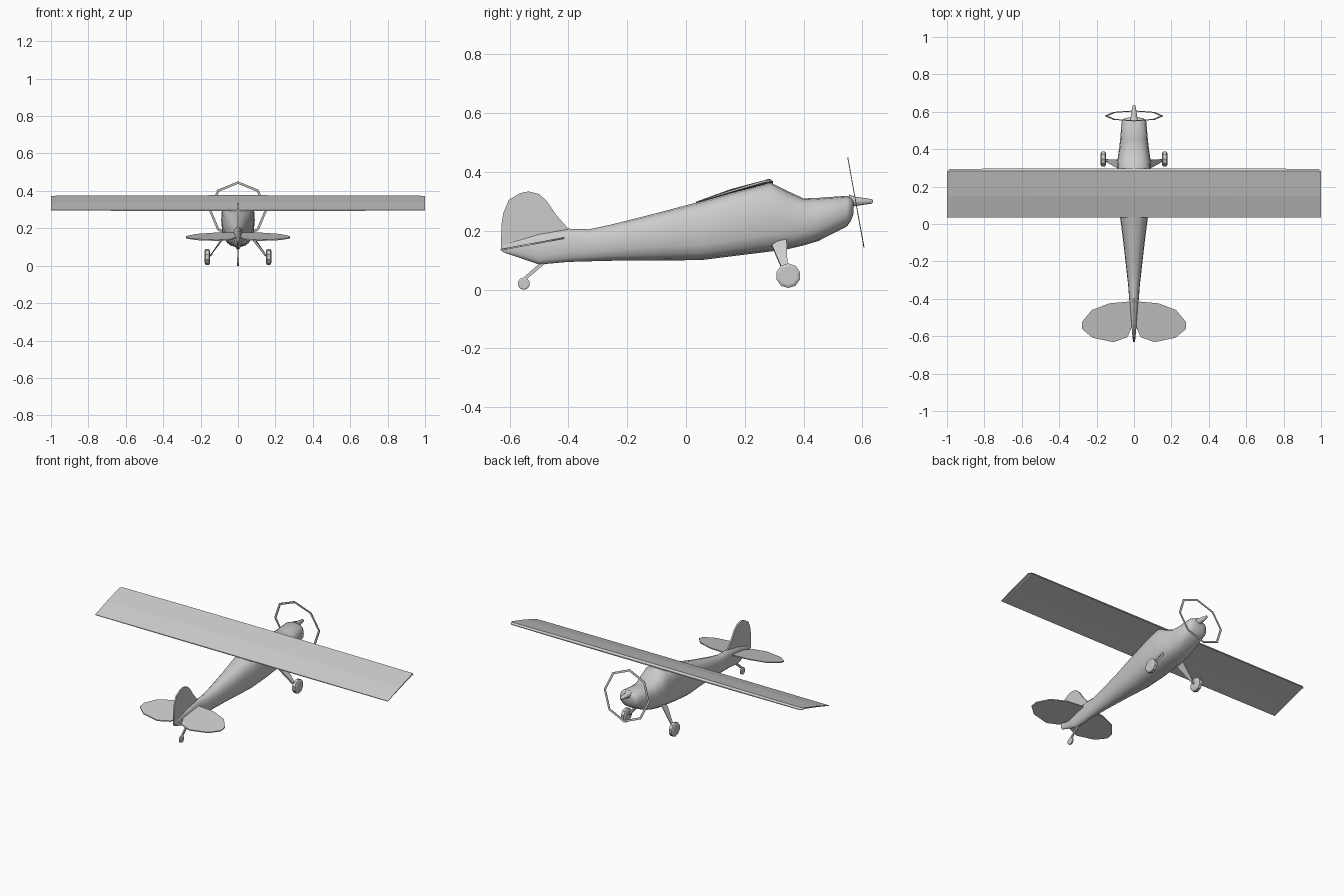
import bpy, bmesh
from math import sin, cos, pi, atan2
from mathutils import Vector, Matrix

if "Cube" in bpy.data.objects:
    bpy.data.objects.remove(bpy.data.objects["Cube"])


def make(name, bm, smooth=None):
    bmesh.ops.recalc_face_normals(bm, faces=bm.faces)
    me = bpy.data.meshes.new(name)
    bm.to_mesh(me)
    bm.free()
    ob = bpy.data.objects.new(name, me)
    bpy.context.collection.objects.link(ob)
    if smooth:
        bpy.ops.object.select_all(action='DESELECT')
        bpy.context.view_layer.objects.active = ob
        ob.select_set(True)
        bpy.ops.object.shade_smooth_by_angle(angle=smooth)
    return ob


def loft(name, rings, smooth=None, closed=False):
    """Skin rings of equal point count; cap the ends unless closed."""
    bm = bmesh.new()
    vs = [[bm.verts.new(p) for p in r] for r in rings]
    n = len(vs[0])
    pairs = list(zip(vs, vs[1:])) + ([(vs[-1], vs[0])] if closed else [])
    for a, b in pairs:
        for i in range(n):
            j = (i + 1) % n
            bm.faces.new((a[i], a[j], b[j], b[i]))
    if not closed:
        bm.faces.new(vs[0])
        bm.faces.new(vs[-1])
    return make(name, bm, smooth)


def slab(name, outline, offset):
    """Flat plate: outline extruded symmetrically along offset."""
    o = Vector(offset) / 2
    return loft(name, [[Vector(p) - o for p in outline], [Vector(p) + o for p in outline]])


def tapered(s, e):
    return abs(s) ** e * (1 if s >= 0 else -1)


def section(y, zb, zt, hw, e, n=16):
    c, h = (zb + zt) / 2, (zt - zb) / 2
    return [(hw * tapered(cos(2 * pi * i / n), e), y, c + h * tapered(sin(2 * pi * i / n), e))
            for i in range(n)]


# Fuselage: y, bottom, top, half width, squareness
stations = [(-0.625, 0.128, 0.152, 0.006, 0.9), (-0.50, 0.085, 0.190, 0.018, 0.9),
            (-0.40, 0.094, 0.207, 0.026, 0.9), (-0.33, 0.096, 0.205, 0.031, 0.9),
            (-0.25, 0.098, 0.222, 0.040, 0.9), (-0.10, 0.099, 0.260, 0.057, 0.85),
            (0.05, 0.100, 0.300, 0.076, 0.75), (0.17, 0.115, 0.335, 0.086, 0.7),
            (0.285, 0.129, 0.366, 0.090, 0.7), (0.34, 0.136, 0.338, 0.089, 0.75),
            (0.40, 0.150, 0.310, 0.080, 0.75), (0.45, 0.165, 0.312, 0.074, 0.8),
            (0.548, 0.215, 0.319, 0.066, 0.8), (0.562, 0.235, 0.312, 0.055, 0.85),
            (0.570, 0.258, 0.304, 0.030, 1.0)]
loft("fuselage", [section(*s) for s in stations], 0.7)

# Spinner
loft("spinner", [section(y, 0.300 - r, 0.300 + r, r, 1.0, 10)
                 for y, r in [(0.555, 0.024), (0.575, 0.017), (0.632, 0.008), (0.636, 0.004)]], 0.7)

# Propeller ring: flat octagon hoop, tilted
tilt = Matrix.Translation((0, 0.578, 0.297)) @ Matrix.Rotation(atan2(0.0275, 0.1525), 4, 'X')
loft("propeller_ring",
     [[tilt @ Vector((r * sin(a), d, r * cos(a)))
       for r, d in [(0.143, -.0015), (0.156, -.0015), (0.156, .0015), (0.143, .0015)]]
      for a in [i * pi / 4 for i in range(8)]], closed=True)


# Wing: thin section that slims toward clipped tips
def wing_section(x, lead, t):
    prof = [(0.034, 0.296), (0.15, 0.334), (lead - 0.012, 0.370), (lead, 0.366)]
    top = [(x, y, z + t * k) for (y, z), k in zip(prof, (0.4, 1.0, 1.0, 0.3))]
    bot = [(x, y, z - t * k) for (y, z), k in zip(prof, (0.4, 1.1, 1.2, 0.7))]
    return top + bot[::-1]


wing_stations = [(1.0, 0.283, 0.003), (0.985, 0.295, 0.004), (0.55, 0.296, 0.006), (0.0, 0.296, 0.007)]
full = [(-x, l, t) for x, l, t in wing_stations] + wing_stations[-2::-1]
loft("wing", [wing_section(*s) for s in full])

# Fin
fin = [(-0.39, 0.195), (-0.405, 0.212), (-0.44, 0.252), (-0.475, 0.303), (-0.50, 0.325),
       (-0.535, 0.334), (-0.565, 0.328), (-0.603, 0.305), (-0.622, 0.26), (-0.628, 0.22),
       (-0.630, 0.14), (-0.50, 0.14)]
slab("fin", [(0, y, z) for y, z in fin], (0.009, 0, 0))

# Tailplane halves
half = [(0.0, -0.42), (0.03, -0.415), (0.13, -0.424), (0.225, -0.46), (0.277, -0.522), (0.277, -0.562),
        (0.222, -0.608), (0.11, -0.632), (0.035, -0.605), (0.012, -0.55), (0.0, -0.55)]
for side, s in (("right", 1), ("left", -1)):
    slab(side + "_tailplane", [(s * x, y, 0.135 + (y + 0.632) * 0.185) for x, y in half], (0, 0, 0.006))


def wheel(name, x, y, z, r, w):
    rings = [(-w / 2, 0.78 * r), (-w / 3, r), (w / 3, r), (w / 2, 0.78 * r)]
    return loft(name, [[(x + dx, y + q * cos((i + .5) * pi / 5), z + q * sin((i + .5) * pi / 5))
                        for i in range(10)] for dx, q in rings])


# Main gear: triangular leg plate, axle stub and wheel on each side
for side, s in (("right", 1), ("left", -1)):
    leg = [(0.062, 0.342, 0.180), (0.074, 0.292, 0.150), (0.142, 0.330, 0.062), (0.142, 0.346, 0.062)]
    slab(side + "_gear_leg", [(s * x, y, z) for x, y, z in leg], (0.010, 0, 0.006))
    loft(side + "_axle", [[(s * x, 0.340 + 0.008 * cos(i * pi / 3), z + 0.008 * sin(i * pi / 3))
                           for i in range(6)] for x, z in [(0.136, 0.064), (0.160, 0.050)]])
    wheel(side + "_wheel", s * 0.164, 0.348, 0.047, 0.042, 0.028)

# Tail wheel and its strut
wheel("tail_wheel", 0, -0.552, 0.020, 0.021, 0.013)
slab("tail_strut", [(0, -0.475, 0.092), (0, -0.50, 0.088), (0, -0.558, 0.036), (0, -0.548, 0.030)],
     (0.008, 0, 0))
